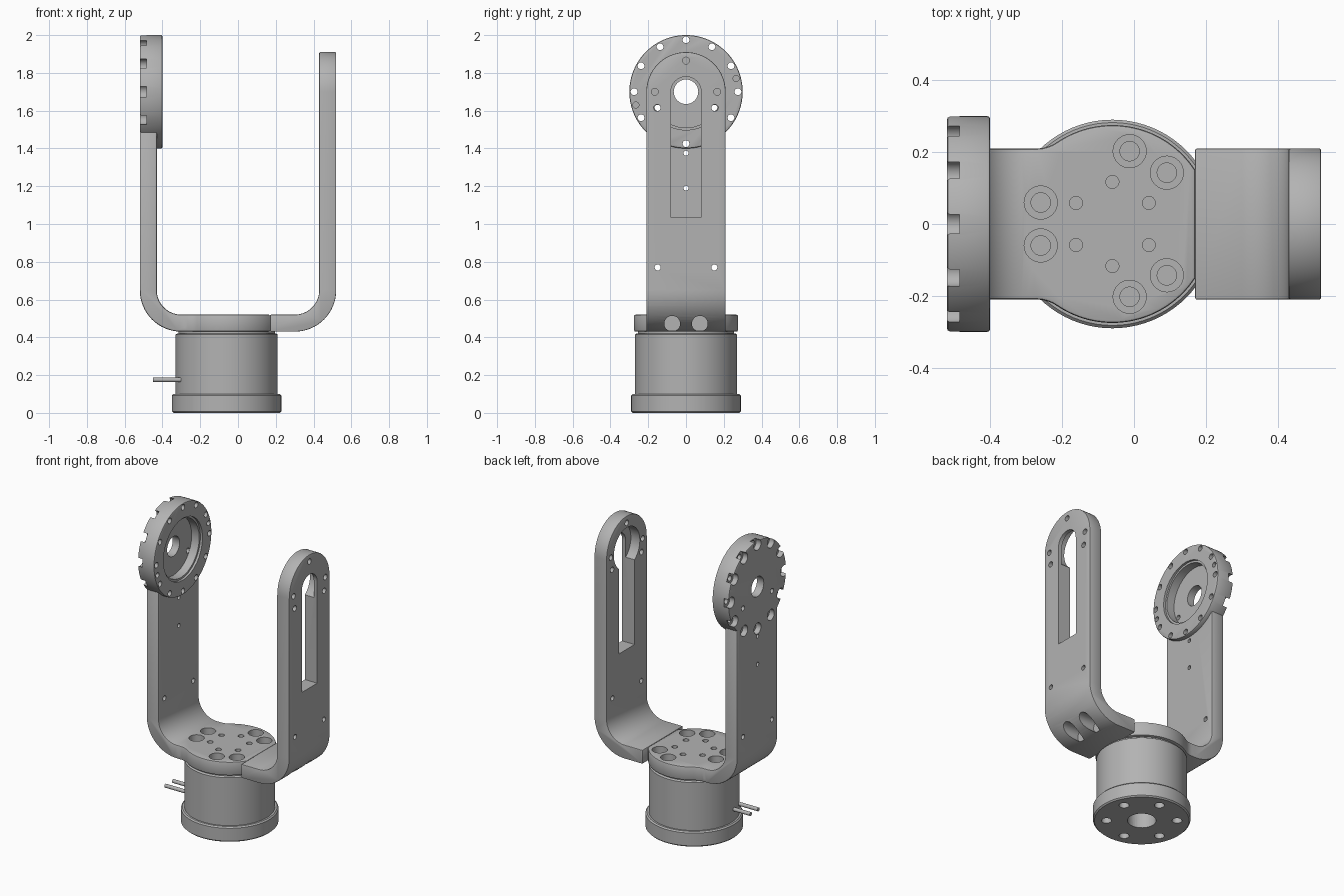
import bpy, bmesh, math
from math import cos, sin, radians
from mathutils import Matrix, Vector

cube = bpy.data.objects.get("Cube")
if cube:
    bpy.data.objects.remove(cube, do_unlink=True)

grey = bpy.data.materials.new("machined grey")
grey.use_nodes = True
COLOR = (0.45, 0.45, 0.45, 1)
grey.diffuse_color = COLOR
grey.node_tree.nodes["Principled BSDF"].inputs["Base Color"].default_value = COLOR

T = 0.09         # plate thickness
W = 0.21         # half width of the arms
OUT = 0.52       # outer face of the arms
LOW, TOP = 0.43, 0.52   # underside and top of the bottom plates
CX = -0.06       # axis of the base
HZ = 1.7         # height of the pivot axis


def link(name, bm):
    bmesh.ops.recalc_face_normals(bm, faces=bm.faces)
    me = bpy.data.meshes.new(name)
    bm.to_mesh(me)
    bm.free()
    ob = bpy.data.objects.new(name, me)
    bpy.context.collection.objects.link(ob)
    return ob


def cylinder(name, center, r, length, axis="Z", segs=32):
    bm = bmesh.new()
    bmesh.ops.create_cone(bm, cap_ends=True, segments=segs, radius1=r, radius2=r, depth=length)
    turn = Matrix.Rotation(radians(90), 4, "Y") if axis == "X" else Matrix()
    bm.transform(Matrix.Translation(center) @ turn)
    return link(name, bm)


def prism(name, points, offset):
    """Extrude a closed outline of 3D points along a vector."""
    bm = bmesh.new()
    face = bm.faces.new([bm.verts.new(p) for p in points])
    new = bmesh.ops.extrude_face_region(bm, geom=[face])["geom"]
    bmesh.ops.translate(bm, vec=offset, verts=[v for v in new if isinstance(v, bmesh.types.BMVert)])
    return link(name, bm)


def arc(cx, cy, r, a0, a1, n=16):
    step = (a1 - a0) / n
    return [(cx + r * cos(radians(a0 + i * step)), cy + r * sin(radians(a0 + i * step)))
            for i in range(n + 1)]


def bake(ob):
    graph = bpy.context.evaluated_depsgraph_get()
    me = bpy.data.meshes.new_from_object(ob.evaluated_get(graph))
    ob.modifiers.clear()
    ob.data = me


def soften(ob, width=0.008):
    m = ob.modifiers.new("edge", "BEVEL")
    m.width, m.segments, m.limit_method, m.angle_limit = width, 2, "ANGLE", radians(40)
    bake(ob)
    return ob


def combine(ob, tools, operation="DIFFERENCE"):
    for tool in tools:
        m = ob.modifiers.new("cut", "BOOLEAN")
        m.operation, m.solver, m.object = operation, "EXACT", tool
    bake(ob)
    for tool in tools:
        bpy.data.objects.remove(tool, do_unlink=True)


def finish(ob):
    ob.data.materials.clear()
    ob.data.materials.append(grey)
    for p in ob.data.polygons:
        p.material_index = 0
    bpy.ops.object.select_all(action="DESELECT")
    ob.select_set(True)
    bpy.context.view_layer.objects.active = ob
    bpy.ops.object.shade_smooth_by_angle(angle=radians(30))


def x_hole(x0, x1, y, z, r):
    return cylinder("cutter", ((x0 + x1) / 2, y, z), r, x1 - x0, "X")


def z_hole(x, y, z0, z1, r):
    return cylinder("cutter", (x, y, (z0 + z1) / 2), r, z1 - z0)


def bent_strip(name, side, inner_end, height):
    """L-shaped plate: flat foot, round bend and upright."""
    bend = arc(0.30, 0.65, 0.22, -90, 0)
    inside = arc(0.30, 0.65, 0.22 - T, 0, -90)
    outline = [(inner_end, LOW)] + bend + [(OUT, height), (OUT - T, height)] + inside + [(inner_end, TOP)]
    return prism(name, [(side * x, -W, z) for x, z in outline], Vector((0, 2 * W, 0)))


# Base: stepped drum turned from a profile, with a bored and drilled underside
profile = [(0, 0), (0.282, 0), (0.29, 0.008), (0.29, 0.092), (0.282, 0.10), (0.27, 0.10),
           (0.27, 0.415), (0.262, 0.42), (0.255, 0.42), (0.255, LOW), (0, LOW)]
bm = bmesh.new()
verts = [bm.verts.new((r, 0, z)) for r, z in profile]
edges = [bm.edges.new(pair) for pair in zip(verts, verts[1:])]
bmesh.ops.spin(bm, geom=verts + edges, axis=(0, 0, 1), cent=(0, 0, 0), angle=2 * math.pi, steps=80)
bmesh.ops.remove_doubles(bm, verts=bm.verts, dist=1e-4)
bm.transform(Matrix.Translation((CX, 0, 0)))
base = link("base_drum", bm)
cuts = [z_hole(CX, 0, -0.1, 0.2, 0.085)]
for k in range(6):
    a = radians(20 + 60 * k)
    cuts.append(z_hole(CX + 0.21 * cos(a), 0.21 * sin(a), -0.1, 0.06, 0.03))
combine(base, cuts)
finish(base)

# Cable wires leaving the drum
for n, y in enumerate((-0.11, -0.03)):
    finish(cylinder(f"cable_wire_{n + 1}", (-0.375, y, 0.175), 0.012, 0.15, "X", 16))

# Hub bracket: bent arm, round mounting plate and pivot ring joined together
bracket = soften(bent_strip("hub_bracket", -1, 0.2, 1.492))
plate = arc(-0.271, 0.31, 0.1, -55.8, -90, 8)
end = math.degrees(math.acos(0.23 / 0.275))
start = math.degrees(math.atan2(0.31, -0.211))
rim = arc(CX, 0, 0.275, end, start, 32)
half = rim + plate[1:] + [(-0.29, W)]
outline = half + [(x, -y) for x, y in reversed(half)]
cap = soften(prism("cap", [(x, y, LOW) for x, y in outline], Vector((0, 0, TOP - LOW))))
hub = soften(cylinder("hub", (-0.46, 0, HZ), 0.30, 0.12, "X", 96))
combine(bracket, [cap, hub], "UNION")

cuts = [x_hole(-0.47, -0.3, 0, HZ, 0.19), x_hole(-0.415, -0.3, 0, HZ, 0.203),
        x_hole(-0.6, -0.3, 0, HZ, 0.065)]
for k in range(12):                      # rim bolt holes with open counterbores
    a = radians(30 * k)
    y, z = 0.275 * sin(a), HZ + 0.275 * cos(a)
    cuts += [x_hole(-0.6, -0.485, y, z, 0.036), x_hole(-0.6, -0.3, y, z, 0.018)]
for s in (1, -1):
    cuts += [x_hole(-0.44, -0.3, s * 0.265, HZ + s * 0.07, 0.016),
             x_hole(-0.6, -0.3, s * 0.15, 1.615, 0.016),
             x_hole(-0.6, -0.3, s * 0.15, 0.77, 0.016)]
cuts += [x_hole(-0.6, -0.3, 0, z, 0.013) for z in (1.375, 1.19)]
for k in range(3):                       # paired screw wells in the plate
    for d in (-16.7, 16.7):
        a = radians(60 + 120 * k + d)
        x, y = CX + 0.208 * cos(a), 0.208 * sin(a)
        cuts += [z_hole(x, y, TOP - 0.045, 0.6, 0.046), z_hole(x, y, TOP - 0.07, 0.6, 0.027)]
for k in range(6):
    a = radians(30 + 60 * k)
    cuts.append(z_hole(CX + 0.117 * cos(a), 0.117 * sin(a), TOP - 0.05, 0.6, 0.018))
combine(bracket, cuts)
finish(bracket)

# Slotted arm: bent strip with a rounded top, keyhole slot and screw wells
arm = bent_strip("slotted_arm", 1, 0.17, HZ + W)
tomb = [(-W, 0.3)] + [(W, 0.3)] + arc(0, HZ, W, 0, 180, 32)
keep = prism("keep", [(0.1, y, z) for y, z in tomb], Vector((0.5, 0, 0)))
combine(arm, [keep], "INTERSECT")
soften(arm)
slot = [(-0.08, 1.035), (0.08, 1.035)] + arc(0, HZ, 0.08, 0, 180, 24)
cuts = [prism("cutter", [(0.4, y, z) for y, z in slot], Vector((0.2, 0, 0))),
        x_hole(0.4, 0.495, 0, HZ, 0.135),
        x_hole(0.4, 0.6, 0, 1.865, 0.018)]
for s in (1, -1):
    cuts += [x_hole(0.4, 0.6, s * 0.165, HZ, 0.018),
             x_hole(0.4, 0.6, s * 0.153, 1.615, 0.018),
             x_hole(0.4, 0.6, s * 0.15, 0.77, 0.016),
             x_hole(0.34, 0.6, s * 0.073, 0.472, 0.042),
             x_hole(0.30, 0.6, s * 0.073, 0.472, 0.024)]
combine(arm, cuts)
finish(arm)
